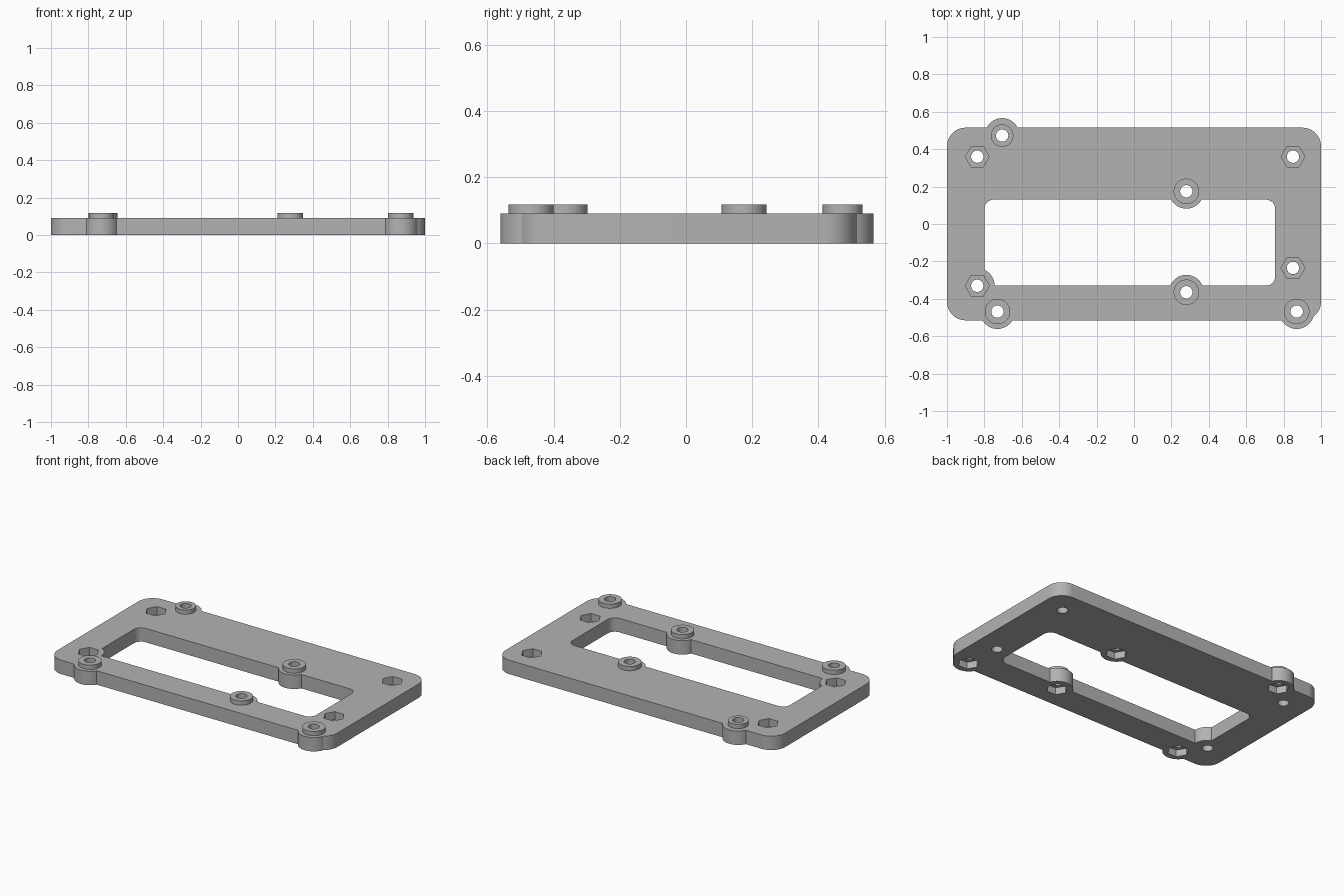
import bpy, bmesh, math

if "Cube" in bpy.data.objects:
    bpy.data.objects.remove(bpy.data.objects["Cube"], do_unlink=True)

THICK, TOP = 0.09, 0.118
LOBE, HOLE, HEX = 0.09, 0.033, 0.064
TOP_POCKET, BOTTOM_POCKET = 0.05, 0.045

grey = bpy.data.materials.new("plain grey")
grey.use_nodes = True
grey.diffuse_color = (0.45, 0.45, 0.45, 1)
grey.node_tree.nodes["Principled BSDF"].inputs["Base Color"].default_value = grey.diffuse_color


def prism(name, outline, z0, z1):
    """Extrude a flat outline from z0 to z1."""
    bm = bmesh.new()
    face = bm.faces.new([bm.verts.new((x, y, z0)) for x, y in outline])
    res = bmesh.ops.extrude_face_region(bm, geom=[face])
    moved = [v for v in res["geom"] if isinstance(v, bmesh.types.BMVert)]
    bmesh.ops.translate(bm, verts=moved, vec=(0, 0, z1 - z0))
    bmesh.ops.recalc_face_normals(bm, faces=bm.faces)
    mesh = bpy.data.meshes.new(name)
    bm.to_mesh(mesh)
    bm.free()
    mesh.materials.append(grey)
    obj = bpy.data.objects.new(name, mesh)
    bpy.context.collection.objects.link(obj)
    return obj


def circle(x, y, r, sides=48):
    return [(x + r * math.cos(math.tau * i / sides),
             y + r * math.sin(math.tau * i / sides)) for i in range(sides)]


def rounded_rect(x0, x1, y0, y1, r, steps=12):
    centres = [(x1 - r, y1 - r), (x0 + r, y1 - r), (x0 + r, y0 + r), (x1 - r, y0 + r)]
    return [(cx + r * math.cos(a), cy + r * math.sin(a))
            for q, (cx, cy) in enumerate(centres)
            for a in [math.pi / 2 * (q + i / steps) for i in range(steps + 1)]]


def combine(target, tool, operation):
    """Apply a boolean and throw the tool away."""
    tool.hide_render = True
    mod = target.modifiers.new("cut", "BOOLEAN")
    mod.operation, mod.solver, mod.object = operation, "EXACT", tool
    deps = bpy.context.evaluated_depsgraph_get()
    mesh = bpy.data.meshes.new_from_object(target.evaluated_get(deps))
    target.modifiers.clear()
    target.data = mesh
    bpy.data.objects.remove(tool, do_unlink=True)


# Frame plate with its off-centre window
plate = prism("mounting_plate", rounded_rect(-1, 1, -0.515, 0.515, 0.1), 0, THICK)
window = prism("window_cutter", rounded_rect(-0.8, 0.755, -0.33, 0.13, 0.05), -0.1, 0.3)
combine(plate, window, "DIFFERENCE")

# Raised standoffs (x, y, collar radius) and nut positions
standoffs = [(-0.705, 0.473, 0.06), (0.28, 0.175, 0.068), (0.28, -0.365, 0.068),
             (-0.73, -0.468, 0.068), (0.87, -0.468, 0.068)]
nuts = [(-0.838, 0.36), (0.85, 0.36), (0.85, -0.235), (-0.838, -0.33)]

# Round lobes that reinforce the edges, and collars on top
for x, y in [s[:2] for s in standoffs] + [nuts[-1]]:
    combine(plate, prism("lobe", circle(x, y, LOBE + 0.003), 0, THICK), "UNION")
for x, y, r in standoffs:
    combine(plate, prism("collar", circle(x, y, r), THICK - 0.02, TOP), "UNION")

# Screw holes, hexagonal pockets below the standoffs and above the nuts
for x, y in [s[:2] for s in standoffs]:
    combine(plate, prism("screw_cutter", circle(x, y, HOLE, 32), -0.1, 0.3), "DIFFERENCE")
    combine(plate, prism("hex_cutter", circle(x, y, HEX, 6), -0.1, BOTTOM_POCKET), "DIFFERENCE")
for x, y in nuts:
    combine(plate, prism("screw_cutter", circle(x, y, HOLE, 32), -0.1, 0.3), "DIFFERENCE")
    combine(plate, prism("hex_cutter", circle(x, y, HEX, 6), THICK - TOP_POCKET, 0.3), "DIFFERENCE")

# Smooth curved walls, crisp edges
bpy.ops.object.select_all(action="DESELECT")
plate.select_set(True)
bpy.context.view_layer.objects.active = plate
bpy.ops.object.shade_smooth_by_angle(angle=math.radians(30))
